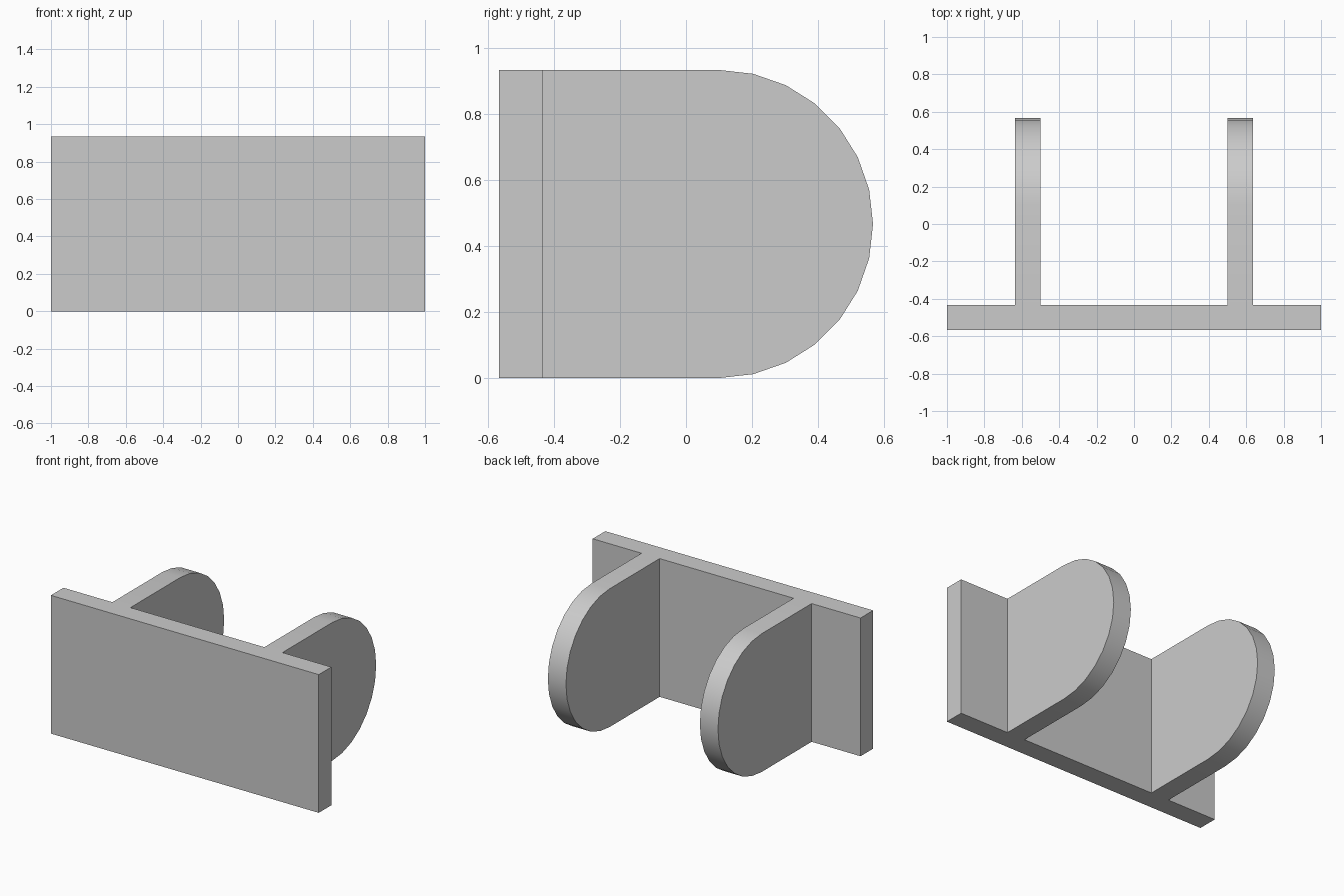
import bpy
import bmesh
from math import sin, cos, pi, radians

cube = bpy.data.objects.get("Cube")
if cube:
    bpy.data.objects.remove(cube, do_unlink=True)

# Single flat material
grey = bpy.data.materials.new("light grey")
grey.use_nodes = True
grey.diffuse_color = (0.6, 0.6, 0.6, 1)
grey.node_tree.nodes["Principled BSDF"].inputs["Base Color"].default_value = grey.diffuse_color

HEIGHT = 0.933
RADIUS = HEIGHT / 2
FRONT, PLATE_BACK, ARC_CENTRE = -0.567, -0.433, 0.1
ARC_STEPS = 14


def extrude_along_x(name, profile, x0, x1):
    """Solid made from a (y, z) outline swept from x0 to x1."""
    bm = bmesh.new()
    face = bm.faces.new([bm.verts.new((x0, y, z)) for y, z in profile])
    swept = bmesh.ops.extrude_face_region(bm, geom=[face])["geom"]
    moved = [v for v in swept if isinstance(v, bmesh.types.BMVert)]
    bmesh.ops.translate(bm, verts=moved, vec=(x1 - x0, 0, 0))
    bmesh.ops.recalc_face_normals(bm, faces=bm.faces[:])
    mesh = bpy.data.meshes.new(name)
    bm.to_mesh(mesh)
    bm.free()
    mesh.materials.append(grey)
    obj = bpy.data.objects.new(name, mesh)
    bpy.context.collection.objects.link(obj)
    return obj


# Front plate
extrude_along_x("front_plate",
                [(FRONT, 0), (PLATE_BACK, 0), (PLATE_BACK, HEIGHT), (FRONT, HEIGHT)],
                -1, 1)

# Two round-ended arms behind the plate
outline = [(PLATE_BACK, HEIGHT), (PLATE_BACK, 0)]
for i in range(ARC_STEPS + 1):
    a = -pi / 2 + pi * i / ARC_STEPS
    outline.append((ARC_CENTRE + RADIUS * cos(a), RADIUS + RADIUS * sin(a)))

for name, side in (("left_arm", 1), ("right_arm", -1)):
    arm = extrude_along_x(name, outline, side * 0.5, side * 0.635)
    bpy.ops.object.select_all(action="DESELECT")
    arm.select_set(True)
    bpy.context.view_layer.objects.active = arm
    bpy.ops.object.shade_smooth_by_angle(angle=radians(30))
